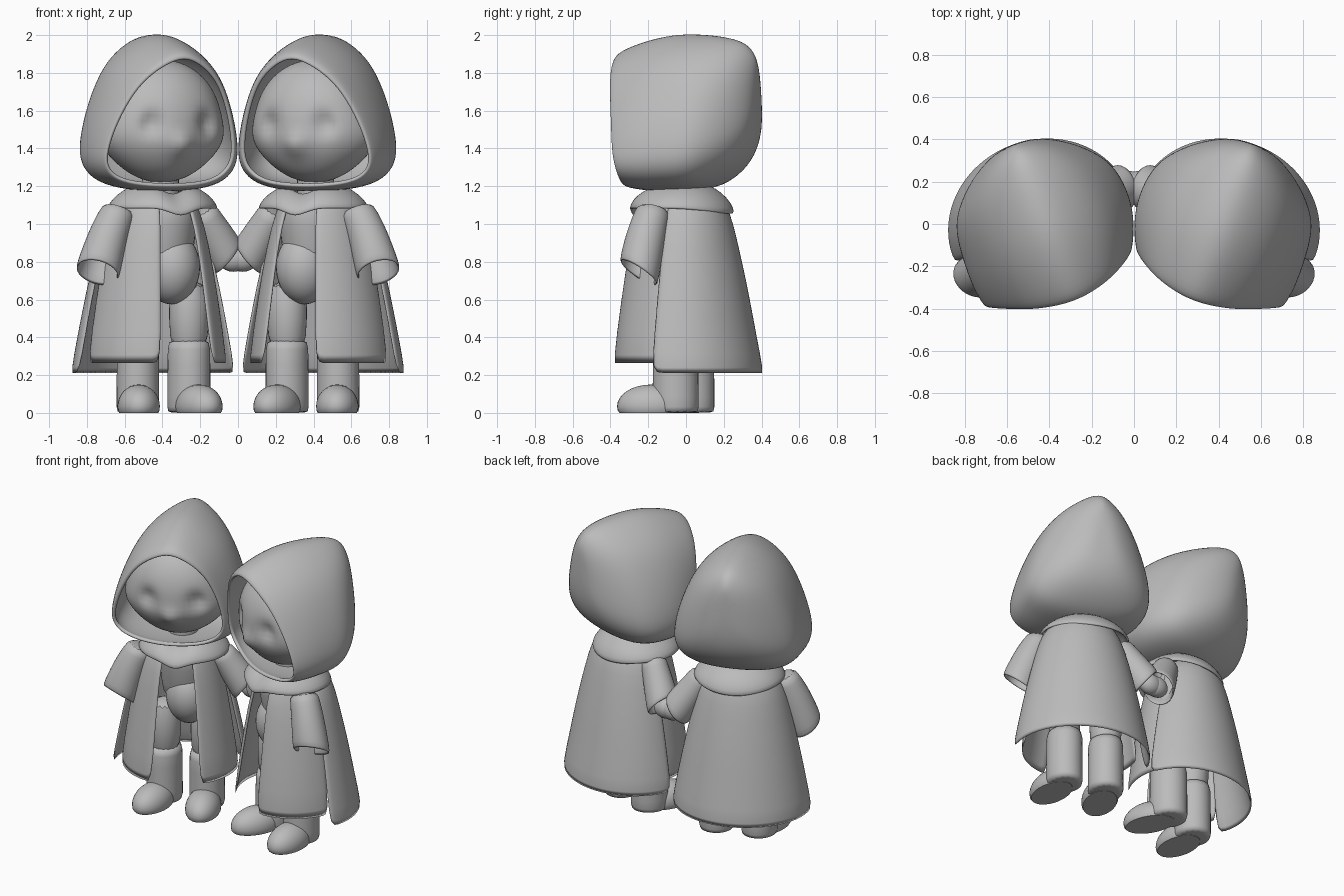
import bpy, bmesh
from math import sin, cos, pi, radians, exp
from mathutils import Matrix, Vector

if "Cube" in bpy.data.objects:
    bpy.data.objects.remove(bpy.data.objects["Cube"], do_unlink=True)

grey = bpy.data.materials.new("plain_grey")
grey.use_nodes = True
grey.diffuse_color = (0.5, 0.5, 0.5, 1)
grey.node_tree.nodes["Principled BSDF"].inputs["Base Color"].default_value = (0.5, 0.5, 0.5, 1)

TURN = Matrix.Rotation(radians(21), 4, 'Z')
BODY = Matrix.Translation((-0.44, 0, 0)) @ TURN
HEAD = Matrix.Translation((-0.42, 0, 0)) @ TURN
WORLD = Matrix.Identity(4)


def finish(name, bm, frame, thick=0.0, subsurf=0):
    """Place a part in its figure and mirror it to make the second figure."""
    bmesh.ops.transform(bm, matrix=frame, verts=bm.verts)
    bmesh.ops.recalc_face_normals(bm, faces=bm.faces)
    me = bpy.data.meshes.new(name)
    bm.to_mesh(me)
    bm.free()
    me.materials.append(grey)
    ob = bpy.data.objects.new(name, me)
    bpy.context.collection.objects.link(ob)
    if thick:
        mod = ob.modifiers.new("thickness", 'SOLIDIFY')
        mod.thickness, mod.offset = thick, -1
    if subsurf:
        mod = ob.modifiers.new("smooth", 'SUBSURF')
        mod.levels = mod.render_levels = subsurf
    mod = ob.modifiers.new("second_figure", 'MIRROR')
    mod.use_mirror_merge = False
    bpy.ops.object.select_all(action='DESELECT')
    ob.select_set(True)
    bpy.context.view_layer.objects.active = ob
    bpy.ops.object.shade_smooth_by_angle(angle=radians(50))


def loft(name, rings, frame, closed=True, caps=(False, False), thick=0.0, subsurf=1):
    bm = bmesh.new()
    rows = [[bm.verts.new(p) for p in ring] for ring in rings]
    n = len(rows[0])
    for a, b in zip(rows, rows[1:]):
        for i in range(n if closed else n - 1):
            j = (i + 1) % n
            bm.faces.new((a[i], a[j], b[j], b[i]))
    for wanted, row in zip(caps, (rows[0], rows[-1])):
        if wanted:
            bm.faces.new(row)
    finish(name, bm, frame, thick, subsurf)


def oval(cx, cy, z, rx, ry, start=0, end=360, n=16):
    full = end - start == 360
    steps = n if full else n - 1
    angles = [radians(start + (end - start) * i / steps) for i in range(n)]
    return [(cx + rx * cos(a), cy + ry * sin(a), z) for a in angles]


def sphere(name, centre, size, frame, shape=None, segs=32):
    bm = bmesh.new()
    bmesh.ops.create_uvsphere(bm, u_segments=segs, v_segments=segs // 2, radius=1)
    for v in bm.verts:
        v.co = Vector(centre) + Vector(c * s for c, s in zip(v.co, size))
        if shape:
            shape(v.co)
    finish(name, bm, frame)


def sleeve(name, start, end, r0, r1, facing, frame, bend):
    """Flared sleeve between two points; its open cuff looks along facing."""
    a, b = Vector(start), Vector(end)
    axis = (b - a).normalized()
    rings = []
    for i in range(6):
        t = i / 5
        c = a.lerp(b, t) + Vector((0, 0, bend * sin(pi * t)))
        turn = axis.rotation_difference(axis.lerp(Vector(facing).normalized(), t * t))
        q = turn @ axis.to_track_quat('Z', 'Y')
        r = r0 + (r1 - r0) * t
        rings.append([c + q @ Vector(p) for p in oval(0, 0, 0, r, r)])
    loft(name, rings, frame, caps=(True, False), thick=.015)


# Hood: teardrop sections lofted from the face opening to the back
half = [(0, 1), (.09, .97), (.2, .88), (.285, .76), (.35, .6), (.4, .42),
        (.425, .25), (.405, .135), (.325, .05), (.18, .01)]
outline = half + [(0, 0)] + [(-x, t) for x, t in half[:0:-1]]
sections = [  # y, width, top, bottom, sweep of the edges, sideways lean of the lower part
    (-.395, .86, 1.885, 1.2, .12, -.05), (-.37, .9, 1.925, 1.185, .11, -.045),
    (-.2, .985, 1.985, 1.17, .05, -.02), (-.04, 1.01, 2.015, 1.17, .02, 0),
    (.12, .98, 2.01, 1.18, 0, 0), (.24, .85, 1.995, 1.235, -.02, 0),
    (.34, .6, 1.965, 1.32, -.02, 0), (.39, .3, 1.9, 1.45, 0, 0), (.405, .08, 1.83, 1.62, 0, 0)]
rings = []
for y, w, top, low, sweep, lean in sections:
    rings.append([(x * w + lean * (1 - t),
                   y + sweep * ((x / .42) ** 2 + 9 * max(0, .3 - t) ** 2),
                   low + t * (top - low)) for x, t in outline])
loft("hood", rings, HEAD, caps=(False, True), thick=.025, subsurf=2)


# Head with full cheeks, eye hollows and a small pointed nose
def face(co):
    x, z = co.x, co.z
    co.x *= 1 + .1 * exp(-((z - 1.43) / .12) ** 2)
    if co.y < -.07:
        co.y += .045 * exp(-((abs(x) - .15) / .05) ** 2 - ((z - 1.53) / .06) ** 2)
        co.y -= .04 * exp(-(x / .06) ** 2 - ((z - 1.42) / .06) ** 2)


sphere("head", (-.015, -.08, 1.545), (.32, .265, .325), HEAD, face, 64)
loft("neck", [oval(.02, -.03, z, .1, .1) for z in (1.05, 1.15, 1.26)], BODY)

# Torso and rounded belly
loft("torso", [oval(.04, -.02, z, rx, ry) for z, rx, ry in
               ((.7, .15, .13), (.85, .16, .17), (1.0, .18, .2), (1.1, .19, .21), (1.17, .12, .12))],
     BODY, caps=(True, True))
sphere("belly", (.07, -.06, .77), (.15, .165, .195), BODY)

# Long cape behind and two coat panels in front
cape = ((1.15, .19, .18), (1.07, .26, .23), (.9, .31, .27), (.65, .37, .325),
        (.42, .415, .365), (.205, .455, .41))
loft("cape", [oval(0, 0, z, rx, ry, -4, 184, 21) for z, rx, ry in cape],
     BODY, closed=False, thick=.02)
coat = ((1.15, .2, .2), (1.07, .235, .265), (.9, .285, .3), (.6, .335, .345), (.25, .385, .39))
for name, start, end in (("outer_coat_panel", 178, 254), ("inner_coat_panel", 303, 362)):
    loft(name, [oval(0, 0, z, rx, ry, start, end, 11) for z, rx, ry in coat],
         BODY, closed=False, thick=.02)

# Folded collar, raised at the shoulders and dipping to a point at the throat
rings = []
for z, rx, ry in ((1.21, .15, .15), (1.18, .21, .21), (1.135, .27, .26), (1.085, .3, .28)):
    ring = oval(.03, -.035, z, rx, ry, n=32)
    rings.append([(x, y, zz - .045 * exp(-((x - .03) / .07) ** 2) * (y < 0)
                   - .03 * (y > 0) * (y / .25) ** 2) for x, y, zz in ring])
loft("collar", rings, BODY, thick=.02)

# Sleeves: one hanging, one reaching to the other figure
sleeve("outer_sleeve", (-.23, -.09, 1.09), (-.375, -.125, .74), .09, .122,
       (-.5, -.5, -1), BODY, .03)
sphere("outer_hand", (-.33, -.105, .87), (.08, .08, .04), BODY)
sleeve("inner_sleeve", (-.2, .08, 1.08), (-.055, .175, .82), .08, .115,
       (.7, .2, -.6), WORLD, 0)
sphere("inner_hand", (-.025, .19, .815), (.08, .06, .068), WORLD)


# Legs with boots
def sole(co):
    co.z = max(co.z, 0)


for side, x, y, turn in (("outer", -.53, -.055, 2), ("inner", -.26, .03, 24)):
    spot = Matrix.Translation((x, y, 0)) @ Matrix.Rotation(radians(turn), 4, 'Z')
    loft(side + "_leg", [oval(0, 0, z, r, r) for z, r in ((.3, .1), (.5, .108), (.72, .112))],
         spot, caps=(True, True))
    loft(side + "_boot", [oval(0, 0, z, r, r * 1.08) for z, r in
                          ((0, .108), (.01, .118), (.15, .114), (.37, .116), (.385, .1))],
         spot, caps=(True, True))
    sphere(side + "_toe", (0, -.13, .035), (.112, .18, .115), spot, sole)
